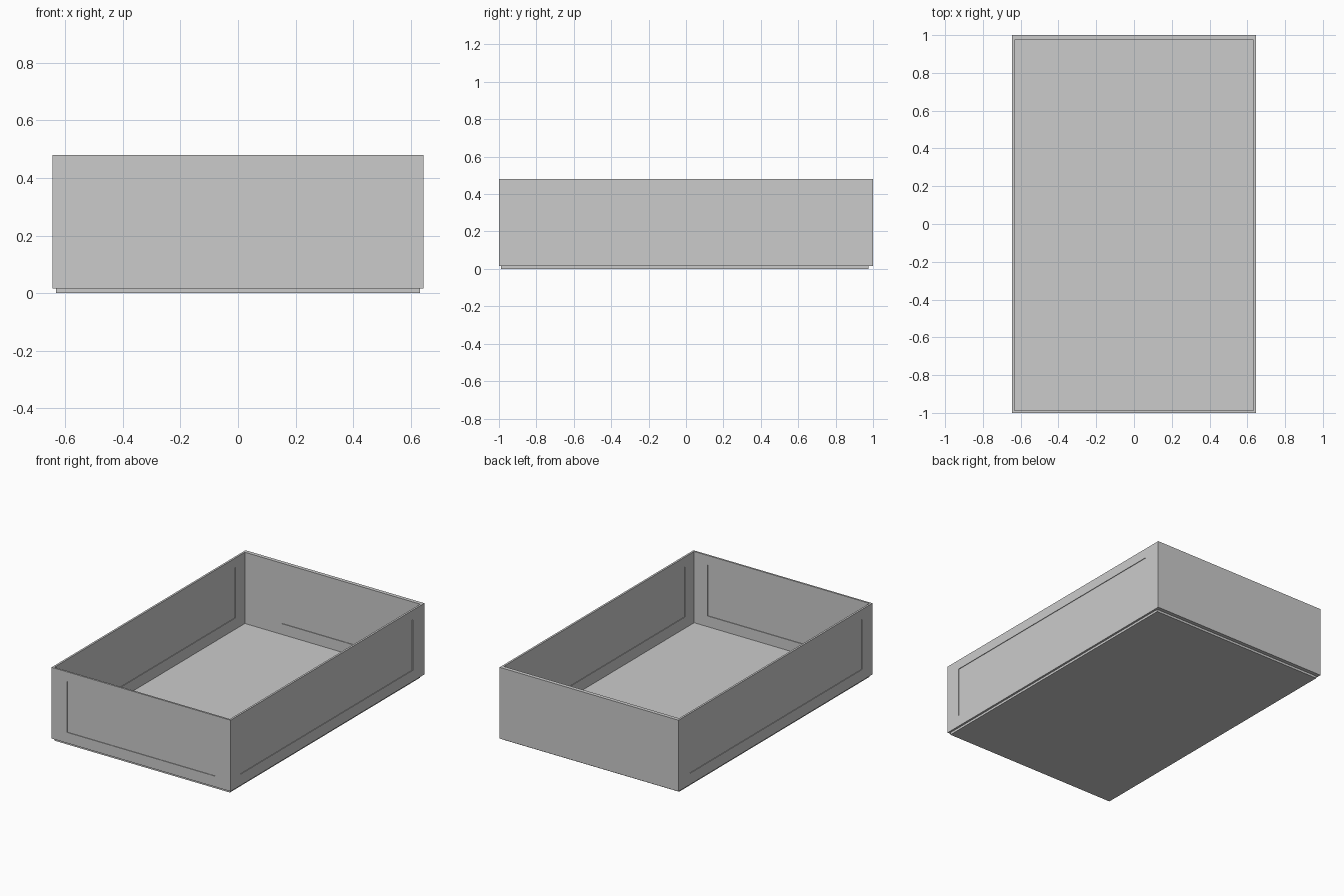
import bpy, bmesh

if "Cube" in bpy.data.objects:
    bpy.data.objects.remove(bpy.data.objects["Cube"])

HX, HY = 0.646, 1.0            # outer half width and half length
Z0, Z1 = 0.015, 0.48           # wall bottom and top
T_SIDE, T_FRONT, T_BACK = 0.013, 0.012, 0.025
REC = 0.004                    # depth of the recessed panels


def finish(name, bm):
    bmesh.ops.recalc_face_normals(bm, faces=bm.faces)
    mesh = bpy.data.meshes.new(name)
    bm.to_mesh(mesh)
    bm.free()
    obj = bpy.data.objects.new(name, mesh)
    bpy.context.collection.objects.link(obj)
    return obj


def wall(name, outer, inner, thick, panel, place, outside_panel=True):
    """Mitred wall lofted through rings; place maps (along, depth, z) to xyz."""
    p0, p1, q0, q1 = panel
    rings = []
    if outside_panel:
        rings += [(p0, p1, q0, q1, REC), (p0, p1, q0, q1, 0)]
    rings += [(*outer, Z0, Z1, 0), (*inner, Z0, Z1, thick),
              (p0, p1, q0, q1, thick), (p0, p1, q0, q1, thick - REC)]
    bm = bmesh.new()
    loops = []
    for a, b, lo, hi, d in rings:
        loops.append([bm.verts.new(place(u, d, z))
                      for u, z in ((a, lo), (b, lo), (b, hi), (a, hi))])
    for r, s in zip(loops, loops[1:]):
        for i in range(4):
            j = (i + 1) % 4
            bm.faces.new((r[i], r[j], s[j], s[i]))
    bm.faces.new(loops[0])
    bm.faces.new(loops[-1])
    return finish(name, bm)


ix = HX - T_SIDE
iy0, iy1 = -HY + T_FRONT, HY - T_BACK

# Side walls
for name, s in (("left_wall", -1), ("right_wall", 1)):
    wall(name, (-HY, HY), (iy0, iy1), T_SIDE, (-0.895, 0.88, 0.088, 0.417),
         lambda u, d, z, s=s: (s * (HX - d), u, z))

# Front wall, panelled on both faces
wall("front_wall", (-HX, HX), (-ix, ix), T_FRONT, (-0.535, 0.535, 0.085, 0.417),
     lambda u, d, z: (u, -HY + d, z))

# Back wall, plain outside with a narrower panel inside
wall("back_wall", (-HX, HX), (-ix, ix), T_BACK, (-0.37, 0.37, 0.085, 0.404),
     lambda u, d, z: (u, HY - d, z), outside_panel=False)

# Floor plate below the walls
bm = bmesh.new()
bmesh.ops.create_cube(bm, size=1)
bmesh.ops.scale(bm, vec=(2 * ix, iy1 - iy0, Z0), verts=bm.verts)
bmesh.ops.translate(bm, vec=(0, (iy0 + iy1) / 2, Z0 / 2), verts=bm.verts)
finish("floor_plate", bm)
